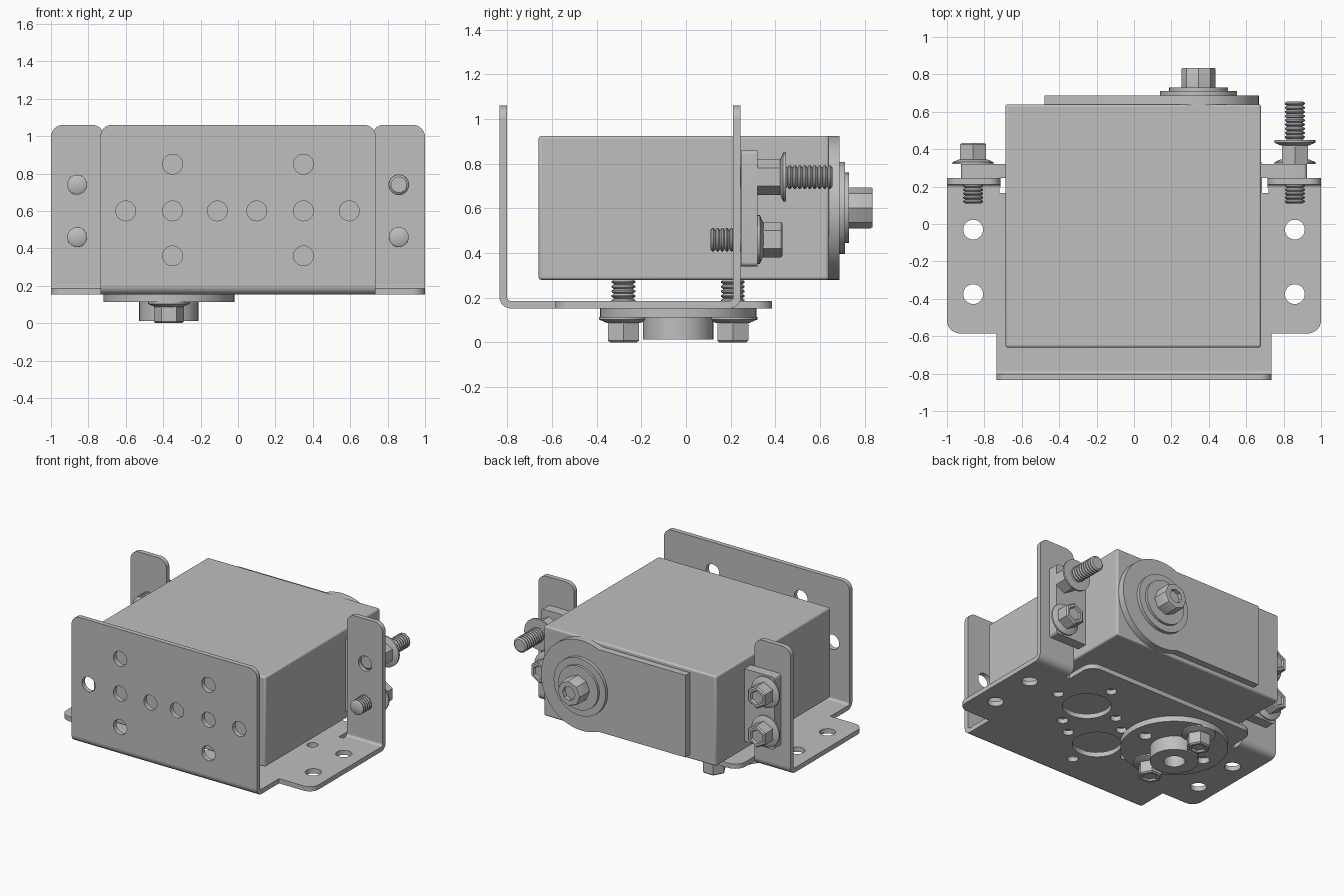
import bpy, bmesh
from math import pi, cos, sin, radians
from mathutils import Matrix, Vector

if "Cube" in bpy.data.objects:
    bpy.data.objects.remove(bpy.data.objects["Cube"], do_unlink=True)

grey = bpy.data.materials.new("plain_grey")
grey.use_nodes = True
grey.diffuse_color = (0.52, 0.52, 0.52, 1)
grey.node_tree.nodes["Principled BSDF"].inputs["Base Color"].default_value = grey.diffuse_color

T = 0.034          # sheet thickness
R = 0.05           # outer bend radius
FLOOR = 0.152      # underside of the base plate
HOLE = 0.053
AXES = {
    "XY": Matrix.Identity(4),
    "XZ": Matrix.Rotation(pi / 2, 4, "X"),
    "YZ": Matrix(((0, 0, 1, 0), (1, 0, 0, 0), (0, 1, 0, 0), (0, 0, 0, 1))),
}
UP = Matrix.Identity(4)
DOWN = Matrix.Rotation(pi, 4, "X")
BACK = Matrix.Rotation(-pi / 2, 4, "X")


def finish(ob):
    bpy.ops.object.select_all(action="DESELECT")
    ob.select_set(True)
    bpy.context.view_layer.objects.active = ob
    if ob.type == "CURVE":
        bpy.ops.object.convert(target="MESH")
        ob = bpy.context.view_layer.objects.active
    ob.data.materials.clear()
    ob.data.materials.append(grey)
    bpy.ops.object.shade_smooth_by_angle(angle=radians(35))
    return ob


def arc(cx, cy, r, a0, a1, n):
    steps = [radians(a0 + (a1 - a0) * i / n) for i in range(n + 1)]
    return [(cx + r * cos(a), cy + r * sin(a)) for a in steps]


def circle(cx, cy, r, n=32):
    return arc(cx, cy, r, 0, 360, n)[:-1]


def rounded(corners):
    """Replace each (x, y, radius) corner by a fillet."""
    out = []
    for i, (x, y, r) in enumerate(corners):
        p = Vector((x, y))
        if r == 0:
            out.append((x, y))
            continue
        a = Vector(corners[i - 1][:2]) - p
        b = Vector(corners[(i + 1) % len(corners)][:2]) - p
        a, b = p + a.normalized() * r, p + b.normalized() * r
        for k in range(9):
            t = k / 8
            wa, wp, wb = (1 - t) ** 2, 2 * t * (1 - t) * cos(pi / 4), t * t
            out.append(tuple((a * wa + p * wp + b * wb) / (wa + wp + wb)))
    return out


def sheet(name, plane, start, thick, outline, holes=()):
    """Flat outline with holes, given thickness along the plane's normal axis."""
    cu = bpy.data.curves.new(name, "CURVE")
    cu.dimensions = "2D"
    cu.fill_mode = "BOTH"
    cu.extrude = thick / 2
    for loop in [outline, *holes]:
        sp = cu.splines.new("POLY")
        sp.points.add(len(loop) - 1)
        for pt, (x, y) in zip(sp.points, loop):
            pt.co = (x, y, 0, 1)
        sp.use_cyclic_u = True
    ob = bpy.data.objects.new(name, cu)
    bpy.context.collection.objects.link(ob)
    shift = Vector((0, 0, 0))
    shift["XYZ".index(({"X", "Y", "Z"} - set(plane)).pop())] = start + thick / 2
    ob.matrix_world = Matrix.Translation(shift) @ AXES[plane]
    return finish(ob)


def lathe(name, parts, loc, turn):
    """Revolve several (profile, sides, phase) parts into one object."""
    bm = bmesh.new()
    for profile, sides, phase in parts:
        rings = [[bm.verts.new((r * cos(phase + 2 * pi * i / sides),
                                r * sin(phase + 2 * pi * i / sides), h))
                  for i in range(sides)] for r, h in profile]
        for lo, hi in zip(rings, rings[1:]):
            for i in range(sides):
                j = (i + 1) % sides
                bm.faces.new((lo[i], lo[j], hi[j], hi[i]))
        bm.faces.new(rings[0][::-1])
        bm.faces.new(rings[-1])
    me = bpy.data.meshes.new(name)
    bm.to_mesh(me)
    bm.free()
    ob = bpy.data.objects.new(name, me)
    bpy.context.collection.objects.link(ob)
    ob.matrix_world = Matrix.Translation(loc) @ turn
    return finish(ob)


def thread(h0, h1, pitch=0.022):
    n = round((h1 - h0) / pitch)
    step = (h1 - h0) / n
    prof = [(0.042, h0)]
    for i in range(n):
        h = h0 + i * step
        prof += [(0.053, h + step * 0.35), (0.053, h + step * 0.65), (0.042, h + step)]
    return prof, 20, 0


def hexagon(h0, h1, phase):
    return [(0.08, h0), (0.08, h1 - 0.008), (0.07, h1), (0.052, h1), (0.045, h1 - 0.012)], 6, phase


def flange(h0, h1):
    return [(0.11, h0), (0.11, h0 + (h1 - h0) * 0.4), (0.075, h1)], 32, 0


def screw(name, loc, turn, phase):
    lathe(name, [thread(-0.21, 0), flange(0, 0.026), hexagon(0.015, 0.113, phase)], loc, turn)


# Base plate: mirrored outline, wing holes and bearing hole patterns
side = [(0.735, -0.785, 0), (0.735, -0.585, 0), (1, -0.585, 0.07), (1, 0.195, 0),
        (0.72, 0.195, 0), (0.72, 0.165, 0), (0.685, 0.165, 0), (0.685, 0.385, 0.08)]
holes = [circle(s * 0.86, y, HOLE) for s in (-1, 1) for y in (-0.03, -0.375)]
for cx, cy in ((0.37, -0.035), (-0.37, -0.035), (0, -0.375)):
    holes.append(circle(cx, cy, 0.16, 40))
    holes += [circle(x, y, 0.036, 20) for x, y in circle(cx, cy, 0.245, 4)]
sheet("base_plate", "XY", FLOOR, T, rounded(side + [(-x, y, r) for x, y, r in side[::-1]]), holes)

# Front flange with its bend
row = [(x, 0.6) for x in (-0.6, -0.35, -0.11, 0.1, 0.35, 0.595)]
grid = [(x, z) for x in (-0.35, 0.35) for z in (0.36, 0.85)]
sheet("front_flange", "XZ", -0.835, T,
      rounded([(-0.735, FLOOR + R, 0), (0.735, FLOOR + R, 0), (0.735, 1.06, 0.06), (-0.735, 1.06, 0.06)]),
      [circle(x, z, HOLE) for x, z in row + grid])
sheet("front_bend", "YZ", -0.735, 1.47,
      arc(-0.785, FLOOR + R, R, 180, 270, 8) + arc(-0.785, FLOOR + R, R - T, 270, 180, 8))

# Ears, mounting tabs and their fasteners on both sides
for s, word in ((1, "left"), (-1, "right")):
    x0, x1 = sorted((s * 0.715, s))
    sheet(word + "_ear", "XZ", 0.245 - T, T,
          rounded([(x0, FLOOR + R, 0), (x1, FLOOR + R, 0), (x1, 1.06, 0.065), (x0, 1.06, 0.065)]),
          [circle(s * 0.86, z, HOLE) for z in (0.46, 0.74)])
    sheet(word + "_ear_bend", "YZ", x0, x1 - x0,
          arc(0.195, FLOOR + R, R, 270, 360, 8) + arc(0.195, FLOOR + R, R - T, 360, 270, 8))
    x0, x1 = sorted((s * 0.66, s * 0.925))
    sheet(word + "_mounting_tab", "XZ", 0.247, 0.073,
          rounded([(x0, 0.34, 0.02), (x1, 0.34, 0.02), (x1, 0.86, 0.02), (x0, 0.86, 0.02)]))
    screw(word + "_lower_screw", (s * 0.86, 0.32, 0.46), BACK, pi / 2)
screw("right_upper_screw", (-0.86, 0.32, 0.74), BACK, pi / 2)
lathe("left_upper_stud_and_nut",
      [thread(-0.09, 0.335), ([(0.08, 0), (0.08, 0.115)], 6, pi / 2),
       ([(0.075, 0.1), (0.11, 0.115), (0.11, 0.128)], 32, 0)], (0.86, 0.32, 0.74), BACK)

# Motor case with softened lengthwise edges
bpy.ops.mesh.primitive_cube_add(size=1, location=(-0.004, -0.01, 0.6025))
case = bpy.context.object
case.name = "motor_case"
case.scale = (1.366, 1.3, 0.645)
bpy.ops.object.transform_apply(location=False, rotation=False, scale=True)
bevel = case.modifiers.new("soft_edges", "BEVEL")
bevel.width = 0.012
bevel.segments = 3
finish(case)

# Rear cover, bearing steps and output shaft
sheet("rear_cover", "XZ", 0.63, 0.058,
      arc(0.345, 0.6025, 0.3225, -114, 114, 40) + [(-0.478, 0.897), (-0.478, 0.308)])
lathe("bearing_steps", [([(0.206, 0), (0.206, 0.027), (0.157, 0.027), (0.157, 0.045)], 48, 0)],
      (0.345, 0.685, 0.6025), BACK)
lathe("output_shaft", [([(0.092, 0), (0.092, 0.1), (0.087, 0.108), (0.05, 0.108), (0.05, 0.08)], 8, 0)],
      (0.345, 0.727, 0.6025), BACK)

# Round horn under the base with hub and two screws
HX, HY = -0.37, -0.035
sheet("horn_disc", "XY", 0.112, 0.04, circle(HX, HY, 0.35, 64),
      [circle(HX + d, HY, 0.042, 20) for d in (-0.245, 0.245)])
lathe("horn_hub", [([(0.158, 0), (0.158, 0.1), (0.07, 0.1), (0.07, 0.02)], 40, 0)], (HX, HY, 0.112), DOWN)
for d, word in ((-0.245, "front"), (0.245, "rear")):
    screw("horn_screw_" + word, (HX, HY + d, 0.113), DOWN, 0)
